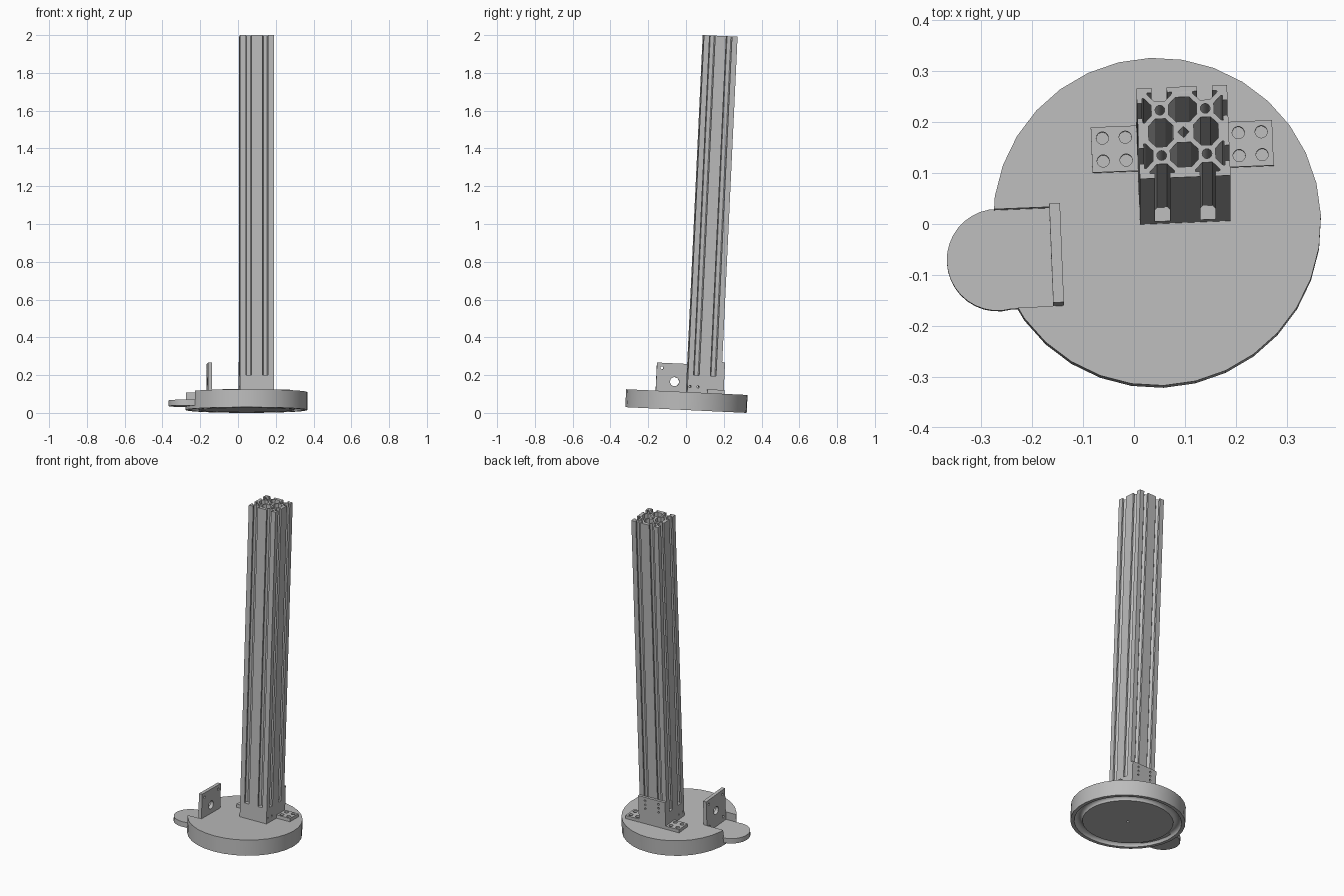
import bpy
import bmesh
from math import sin, cos, pi, radians
from mathutils import Matrix, Vector

old = bpy.data.objects.get("Cube")
if old:
    bpy.data.objects.remove(old, do_unlink=True)

grey = bpy.data.materials.new("plain grey")
grey.use_nodes = True
COLOUR = (0.5, 0.5, 0.5, 1)
grey.diffuse_color = COLOUR
grey.node_tree.nodes["Principled BSDF"].inputs["Base Color"].default_value = COLOUR

# The whole assembly leans back and is turned slightly
LEAN = (Matrix.Translation((0.045, 0, 0.0152))
        @ Matrix.Rotation(radians(-2.7), 4, 'X')
        @ Matrix.Rotation(radians(2.3), 4, 'Z'))
FLAT = Matrix.Identity(4)
FACING_X = Matrix(((0, 0, 1, 0), (1, 0, 0, 0), (0, 1, 0, 0), (0, 0, 0, 1)))
FACING_Y = Matrix(((1, 0, 0, 0), (0, 0, -1, 0), (0, 1, 0, 0), (0, 0, 0, 1)))
parts = []


def add_object(name, mesh):
    obj = bpy.data.objects.new(name, mesh)
    bpy.context.collection.objects.link(obj)
    return obj


def evaluated_mesh(obj):
    graph = bpy.context.evaluated_depsgraph_get()
    return bpy.data.meshes.new_from_object(obj.evaluated_get(graph))


def finish(name, mesh):
    bm = bmesh.new()
    bm.from_mesh(mesh)
    bmesh.ops.remove_doubles(bm, verts=bm.verts, dist=1e-5)
    bmesh.ops.recalc_face_normals(bm, faces=bm.faces)
    bm.to_mesh(mesh)
    bm.free()
    mesh.transform(LEAN)
    mesh.materials.clear()
    mesh.materials.append(grey)
    parts.append(add_object(name, mesh))


def circle(u, v, r, n=24):
    return [(u + r * cos(2 * pi * i / n), v + r * sin(2 * pi * i / n)) for i in range(n)]


def rect(u0, u1, v0, v1):
    return [(u0, v0), (u1, v0), (u1, v1), (u0, v1)]


def plate(name, loops, w0, w1, axes=FLAT):
    """Extrude an outline with holes from w0 to w1 along the chosen axis."""
    curve = bpy.data.curves.new(name, 'CURVE')
    curve.dimensions = '2D'
    curve.fill_mode = 'BOTH'
    curve.extrude = (w1 - w0) / 2
    for loop in loops:
        spline = curve.splines.new('POLY')
        spline.points.add(len(loop) - 1)
        for point, (u, v) in zip(spline.points, loop):
            point.co = (u, v, 0, 1)
        spline.use_cyclic_u = True
    temp = add_object("temp", curve)
    mesh = evaluated_mesh(temp)
    bpy.data.objects.remove(temp, do_unlink=True)
    mesh.transform(axes @ Matrix.Translation((0, 0, (w0 + w1) / 2)))
    finish(name, mesh)


# Shared dimensions
R, TOP = 0.322, 0.095
CELL = 0.089
HALF = CELL / 2
CX, CY = 0.0555, 0.085
TAB_Y, LEDGE = -0.06, 0.047

# Round base: turned profile with a rounded groove underneath
groove = [(0.278 + 0.023 * cos(a * pi / 8), 0.023 * sin(a * pi / 8)) for a in range(9)]
profile = [(0, TOP), (R, TOP), (R, 0)] + groove + [(0.008, 0), (0.008, 0.06), (0, 0.06)]
bm = bmesh.new()
verts = [bm.verts.new((r, 0, z)) for r, z in profile]
edges = [bm.edges.new(pair) for pair in zip(verts, verts[1:])]
bmesh.ops.spin(bm, geom=verts + edges, cent=(0, 0, 0), axis=(0, 0, 1),
               angle=2 * pi, steps=32, use_duplicate=False)
bmesh.ops.remove_doubles(bm, verts=bm.verts, dist=1e-5)
bmesh.ops.recalc_face_normals(bm, faces=bm.faces)
base_mesh = bpy.data.meshes.new("base")
bm.to_mesh(base_mesh)
bm.free()

# Notch in the base above the side tab
bm = bmesh.new()
bmesh.ops.create_cube(bm, size=1)
bmesh.ops.scale(bm, vec=(0.3, 0.195, 0.2), verts=bm.verts)
bmesh.ops.translate(bm, vec=(-0.34, TAB_Y, LEDGE + 0.1), verts=bm.verts)
notch_mesh = bpy.data.meshes.new("notch_cutter")
bm.to_mesh(notch_mesh)
bm.free()
base, notch = add_object("temp_base", base_mesh), add_object("notch_cutter", notch_mesh)
notch.hide_render = True
cut = base.modifiers.new("notch", 'BOOLEAN')
cut.operation, cut.object, cut.solver = 'DIFFERENCE', notch, 'EXACT'
cut_mesh = evaluated_mesh(base)
for obj in (base, notch):
    bpy.data.objects.remove(obj, do_unlink=True)
finish("round_base", cut_mesh)

# Side tab with rounded end
end = [(-0.315 + 0.1 * cos(a), TAB_Y + 0.1 * sin(a))
       for a in [radians(77 + i * 206 / 20) for i in range(21)]]
plate("side_tab", [end + [(-0.2, TAB_Y - 0.0975), (-0.2, TAB_Y + 0.0975)]], 0.017, LEDGE + 0.0005)

# Upright square plate with a centre hole and corner holes
MID = 0.147
holes = [circle(TAB_Y + a, MID + b, 0.008, 12) for a in (-0.07, 0.07) for b in (-0.07, 0.07)]
plate("upright_plate", [rect(TAB_Y - 0.0975, TAB_Y + 0.0975, MID - 0.1, MID + 0.097),
                        circle(TAB_Y, MID, 0.024)] + holes, -0.21, -0.189, FACING_X)

# Foot block under the column, with side bolt holes
FOOT_TOP = 0.186
bolts = [circle(y, 0.125, 0.006, 12) for y in (0.01, 0.052)]
plate("foot_block", [rect(CY - CELL, CY + CELL, TOP, FOOT_TOP)] + bolts,
      CX - CELL, CX + CELL, FACING_X)

# Rear bracket: back plate and a drilled foot on each side
bolts = [circle(CX + s * HALF, z, 0.006, 12) for s in (-1, 1) for z in (0.19, 0.215, 0.24)]
plate("bracket_back", [rect(CX - CELL, CX + CELL, TOP, 0.262)] + bolts,
      -CY - CELL - 0.015, -CY - CELL, FACING_Y)
for side, label in ((-1, "right"), (1, "left")):
    x, y = CX + side * 1.5 * CELL, 0.145
    drill = [circle(x + a, y + b, 0.012) for a in (-0.0225, 0.0225) for b in (-0.0225, 0.0225)]
    plate("bracket_foot_" + label, [rect(x - HALF, x + HALF, y - HALF, y + HALF)] + drill,
          TOP, TOP + 0.02)

# Slotted column: four joined cells with open slots outside and chambers inside
slot = [(-0.015, 0), (-0.015, 0.01), (-0.024, 0.01), (-0.024, 0.0135), (-0.01, 0.0275)]
slot += [(-u, v) for u, v in reversed(slot)]
side = [(-CELL, -CELL)] + [(c + u, v - CELL) for c in (-HALF, HALF) for u, v in slot]
chamber = [(0.01, -0.0275), (0.024, -0.0135), (0.024, 0.0135), (0.01, 0.0275)]
chamber += [(-u, -v) for u, v in chamber]


def turned(points, k):
    spin = Matrix.Rotation(k * pi / 2, 2)
    return [tuple(spin @ Vector(p)) for p in points]


outline, inner = [], [circle(0, 0, 0.011, 4)]
for k in range(4):
    outline += turned(side, k)
    inner.append(turned([(u + HALF, v) for u, v in chamber], k))
    inner.append(turned(circle(HALF, HALF, 0.0095, 16), k))
loops = [[(CX + u, CY + v) for u, v in loop] for loop in [outline] + inner]
plate("slotted_column", loops, FOOT_TOP, 1.987)

# Smooth the round walls and keep the edges sharp
bpy.ops.object.select_all(action='DESELECT')
for obj in parts:
    obj.select_set(True)
bpy.context.view_layer.objects.active = parts[0]
bpy.ops.object.shade_smooth_by_angle(angle=radians(30))
